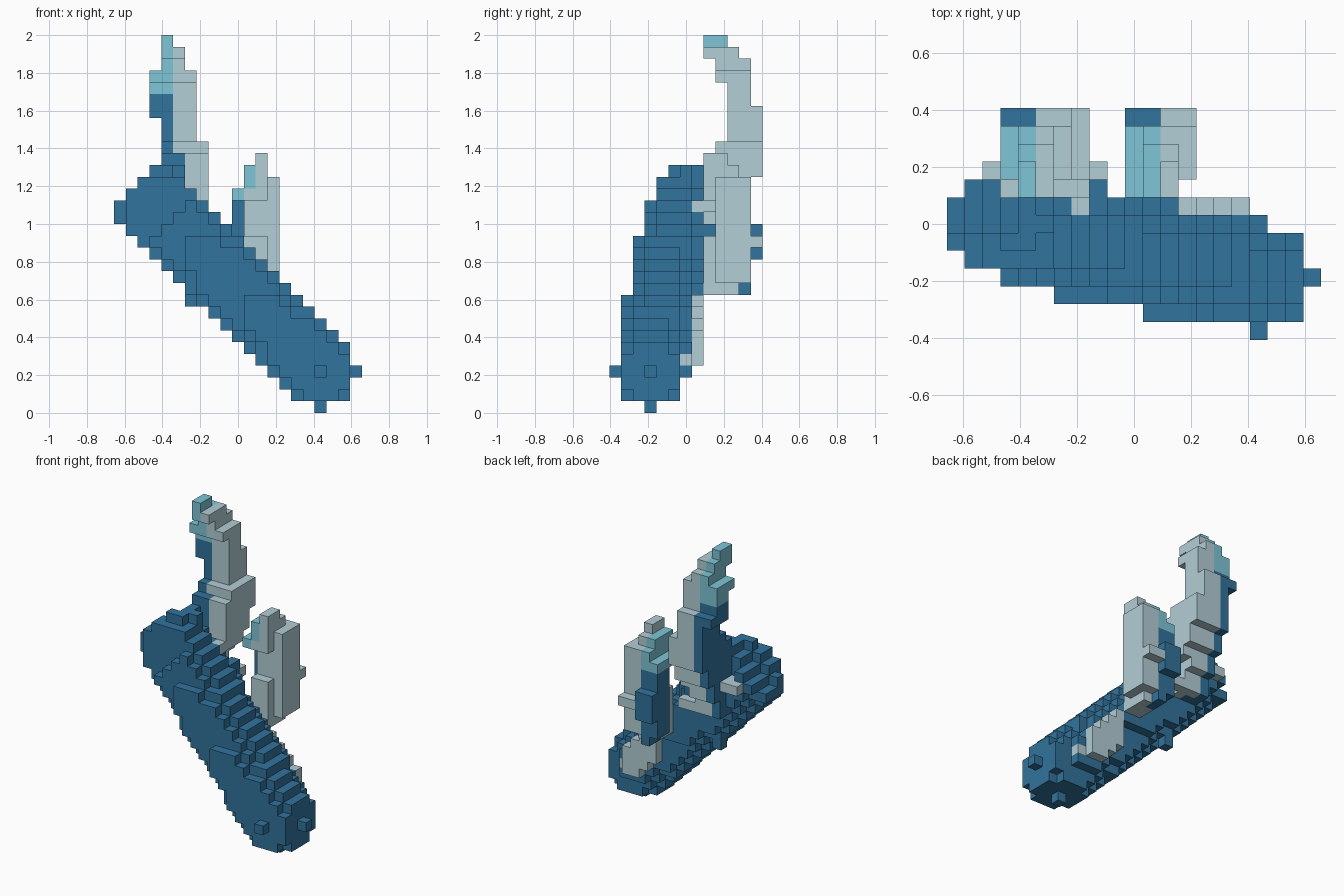
import bpy
import bmesh
from mathutils import Vector

cube = bpy.data.objects.get("Cube")
if cube:
    bpy.data.objects.remove(cube, do_unlink=True)

UNIT = 2 / 32
ORIGIN = Vector((-10.5, -6.5, 0))
BLUE, TEAL, GREY = range(3)


def make_material(name, colour):
    mat = bpy.data.materials.new(name)
    mat.use_nodes = True
    mat.diffuse_color = (*colour, 1)
    mat.node_tree.nodes["Principled BSDF"].inputs["Base Color"].default_value = (*colour, 1)
    return mat


materials = [
    make_material("deep blue", (0.031, 0.172, 0.335)),
    make_material("pale teal", (0.21, 0.56, 0.67)),
    make_material("blue grey", (0.45, 0.62, 0.67)),
]


def cells(boxes):
    """All grid cells inside inclusive ranges (x, x, y, y, z, z)."""
    found = set()
    for a, b, c, d, e, f in boxes:
        found |= {(x, y, z) for x in range(a, b + 1)
                  for y in range(c, d + 1) for z in range(e, f + 1)}
    return found


# Slanted round body with a ball at the low end and a tilted flat high end
def in_body(x, y, z):
    across, along = x + z - 20, z - x
    depth = y - 3 - max(0, along + 14) * 0.0835
    dist = across ** 2 / 2 + depth ** 2
    if along < -14:
        return dist + (along + 14) ** 2 / 2 <= 9.02
    if along > (17 if y <= 5 else 16) or (along >= 12 and y < 4):
        return False
    if y < 3 and (x < 6 or z > 14):
        return False
    if (z == 20 or x == 0) and not 5 <= y <= 7:
        return False
    if x >= 3 and y == 8 and z >= 17:
        return False
    return dist <= 10.6 and abs(depth) <= 3.004


body = {c for c in cells([(0, 20, 0, 9, 0, 20)]) if in_body(*c)}
body |= {(6, 6, 9), (5, 6, 20), (8, 8, 14), (8, 8, 15), (12, 7, 9), (12, 7, 10)}

# Pale panel along the back of the low end
panel = {c for c in cells([(13, 16, 7, 7, 4, 9)]) if -1 <= c[0] + c[2] - 20 <= 2}
panel |= cells([(15, 17, 6, 6, 4, 4)])
body -= panel

# Tall curved fin
tall_fin = cells([
    (4, 4, 8, 9, 31, 31),
    (4, 5, 8, 10, 30, 30),
    (4, 5, 9, 11, 29, 29),
    (3, 6, 9, 11, 28, 28),
    (3, 6, 10, 11, 26, 27),
    (3, 6, 10, 12, 25, 25),
    (4, 6, 10, 12, 23, 24),
    (4, 7, 9, 12, 22, 22),
    (4, 7, 8, 12, 20, 21),
    (4, 7, 8, 11, 18, 19),
    (4, 7, 8, 10, 17, 17),
    (4, 6, 8, 10, 16, 16),
    (4, 6, 8, 9, 14, 15),
]) - body

# Small pale lumps at the foot of the tall fin
lumps = cells([(2, 3, 8, 9, 17, 17), (7, 8, 9, 9, 14, 14),
               (7, 7, 7, 7, 17, 17)]) - body - tall_fin

# Short curved fin
short_fin = cells([
    (12, 12, 8, 9, 21, 21),
    (11, 12, 8, 10, 20, 20),
    (11, 12, 8, 11, 19, 19),
    (10, 12, 8, 11, 18, 18),
    (13, 13, 9, 11, 11, 19),
    (11, 12, 9, 11, 11, 17),
    (10, 10, 10, 11, 11, 17),
    (10, 11, 12, 12, 13, 15),
    (12, 13, 12, 12, 14, 14),
    (11, 12, 8, 8, 10, 14),
    (12, 12, 9, 10, 10, 10),
    (11, 11, 9, 11, 10, 10),
]) - body


def tall_colour(x, y, z):
    if x >= 6 or (x == 5 and (y > 8 or z > 21)):
        return GREY
    return TEAL if z >= 27 else BLUE


def short_colour(x, y, z):
    if x >= 12 or (x == 11 and y <= 9 and z < 19):
        return GREY
    return TEAL if z >= 18 else BLUE


solid = body | panel | tall_fin | short_fin | lumps
SIDES = [Vector(v) for v in ((1, 0, 0), (0, 1, 0), (0, 0, 1))]


# Outer skin of a set of grid cells
def build(name, part, colour):
    bm = bmesh.new()
    for cell in sorted(part):
        middle = Vector(cell) + Vector((0.5, 0.5, 0.5)) + ORIGIN
        for n, axis in enumerate(SIDES):
            u, v = SIDES[(n + 1) % 3] / 2, SIDES[(n + 2) % 3] / 2
            for sign in (1, -1):
                if tuple(int(c) for c in Vector(cell) + axis * sign) in solid:
                    continue
                p = middle + axis * sign / 2
                ring = [p - u - v, p + u - v, p + u + v, p - u + v][::sign]
                face = bm.faces.new([bm.verts.new(q * UNIT) for q in ring])
                face.material_index = colour(*cell)
    bmesh.ops.remove_doubles(bm, verts=bm.verts, dist=UNIT / 100)
    mesh = bpy.data.meshes.new(name)
    bm.to_mesh(mesh)
    bm.free()
    for mat in materials:
        mesh.materials.append(mat)
    bpy.context.collection.objects.link(bpy.data.objects.new(name, mesh))


build("body", body, lambda x, y, z: BLUE)
build("back_panel", panel, lambda x, y, z: GREY)
build("tall_fin", tall_fin, tall_colour)
build("short_fin", short_fin, short_colour)
build("fin_lumps", lumps, lambda x, y, z: GREY)
